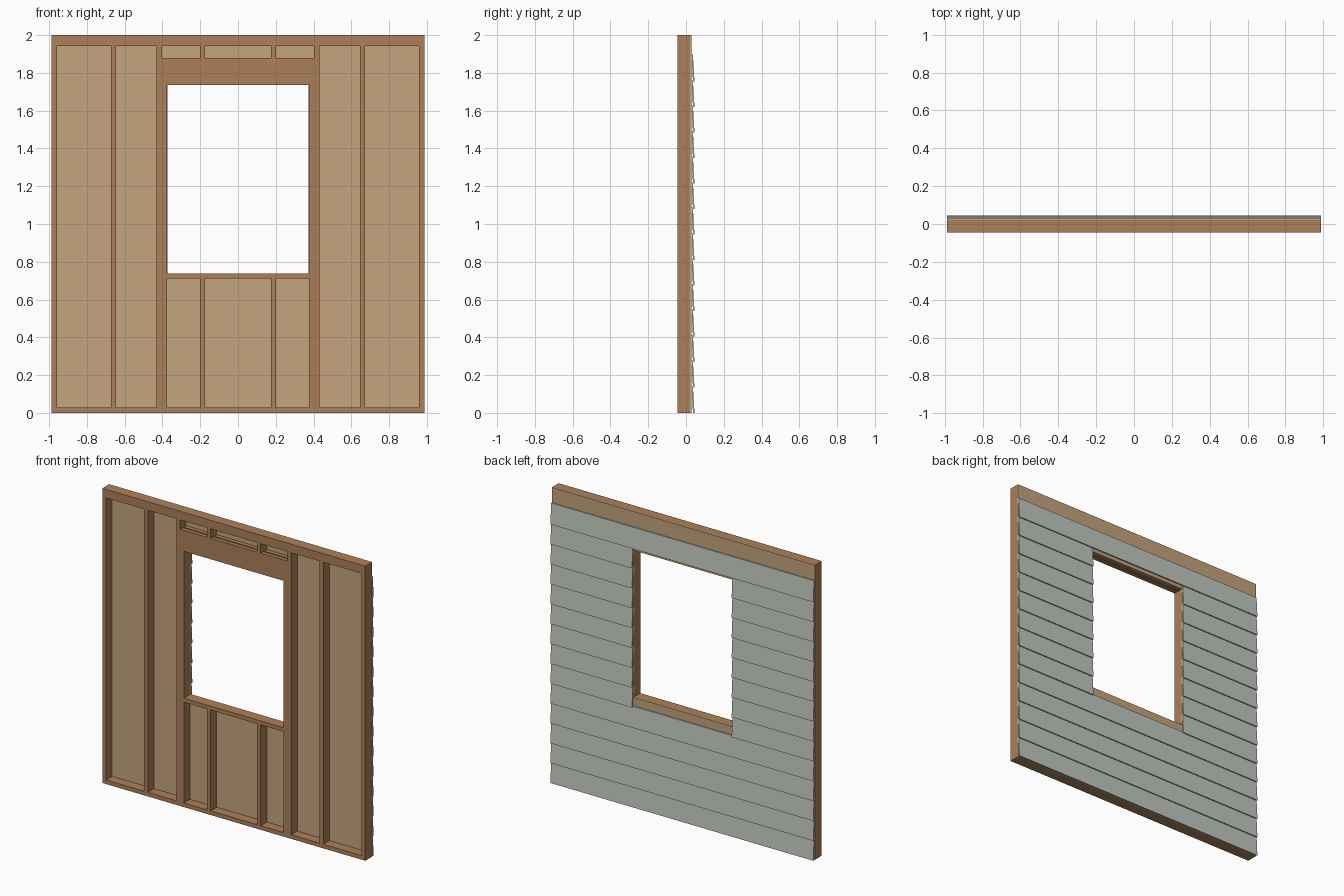
import bpy, bmesh

if "Cube" in bpy.data.objects:
    bpy.data.objects.remove(bpy.data.objects["Cube"])

# ---- key dimensions ----
W = 0.987                      # half width of the wall
T = 0.028                      # lumber thickness
YF, YS, YO = -0.045, 0.020, 0.0285   # frame front, frame back, sheathing back
OX, OZ0, OZ1 = 0.374, 0.739, 1.736   # window opening
PLATE = 1.942                  # underside of the top plates
HEAD = 1.878                   # top of the header


def material(name, rgb):
    m = bpy.data.materials.new(name)
    m.diffuse_color = (*rgb, 1)
    m.use_nodes = True
    m.node_tree.nodes["Principled BSDF"].inputs["Base Color"].default_value = m.diffuse_color
    return m


LUMBER = material("lumber brown", (0.413, 0.216, 0.098))
SHEATH = material("sheathing tan", (0.546, 0.376, 0.209))
SIDING = material("siding grey green", (0.54, 0.585, 0.52))


def prism(name, x0, x1, profile, mat):
    """Extrude a y-z profile along x."""
    bm = bmesh.new()
    a = [bm.verts.new((x0, y, z)) for y, z in profile]
    b = [bm.verts.new((x1, y, z)) for y, z in profile]
    n = len(a)
    bm.faces.new(a)
    bm.faces.new(b[::-1])
    for i in range(n):
        j = (i + 1) % n
        bm.faces.new((a[i], b[i], b[j], a[j]))
    bmesh.ops.recalc_face_normals(bm, faces=bm.faces)
    me = bpy.data.meshes.new(name)
    bm.to_mesh(me)
    bm.free()
    me.materials.append(mat)
    ob = bpy.data.objects.new(name, me)
    bpy.context.collection.objects.link(ob)
    return ob


def box(name, x0, x1, z0, z1, y0=YF, y1=YS, mat=LUMBER):
    return prism(name, x0, x1, [(y0, z0), (y1, z0), (y1, z1), (y0, z1)], mat)


# ---- plates ----
mid = (PLATE + 2) / 2
box("bottom_plate", -W, W, 0, T)
box("lower_top_plate", -W, W, PLATE, mid)
box("upper_top_plate", -W, W, mid, 2)

# ---- studs, mirrored left and right ----
for side, s in (("left", -1), ("right", 1)):
    def stud(name, inner, z0, z1):
        x0, x1 = sorted((s * inner, s * (inner + T)))
        box(f"{side}_{name}", x0, x1, z0, z1)
    stud("end_stud", W - T, T, PLATE)
    stud("common_stud", 0.645, T, PLATE)
    stud("king_stud", OX + T + 0.001, T, PLATE)
    stud("jack_stud", OX + 0.001, T, OZ1)
    stud("lower_cripple", 0.174, T, OZ0 - 0.027)
    stud("upper_cripple", 0.174, HEAD, PLATE)

# ---- window sill and two-ply header ----
box("window_sill", -OX - 0.001, OX + 0.001, OZ0 - 0.027, OZ0)
hx = OX + T + 0.001
box("front_header_ply", -hx, hx, OZ1, HEAD, YF, YF + T)
box("back_header_ply", -hx, hx, OZ1, HEAD, YS - T, YS)

# ---- sheathing around the opening ----
for name, x0, x1, z0, z1 in (("left_sheathing", -W, -OX, 0, 2),
                             ("right_sheathing", OX, W, 0, 2),
                             ("lower_sheathing", -OX, OX, 0, OZ0),
                             ("upper_sheathing", -OX, OX, OZ1, 2)):
    box(name, x0, x1, z0, z1, YS, YO, SHEATH)

# ---- lapped siding boards, split where they meet the window ----
STEP, BOARD, THICK = 0.135, 0.142, 0.008
for i in range(14):
    z0 = i * STEP
    z1 = z0 + BOARD
    prof = [(0.037, z0), (0.037 + THICK, z0), (YO + THICK, z1), (YO, z1)]
    if z1 > OZ0 and z0 < OZ1:
        prism(f"left_siding_board_{i + 1}", -W, -OX, prof, SIDING)
        prism(f"right_siding_board_{i + 1}", OX, W, prof, SIDING)
    else:
        prism(f"siding_board_{i + 1}", -W, W, prof, SIDING)
